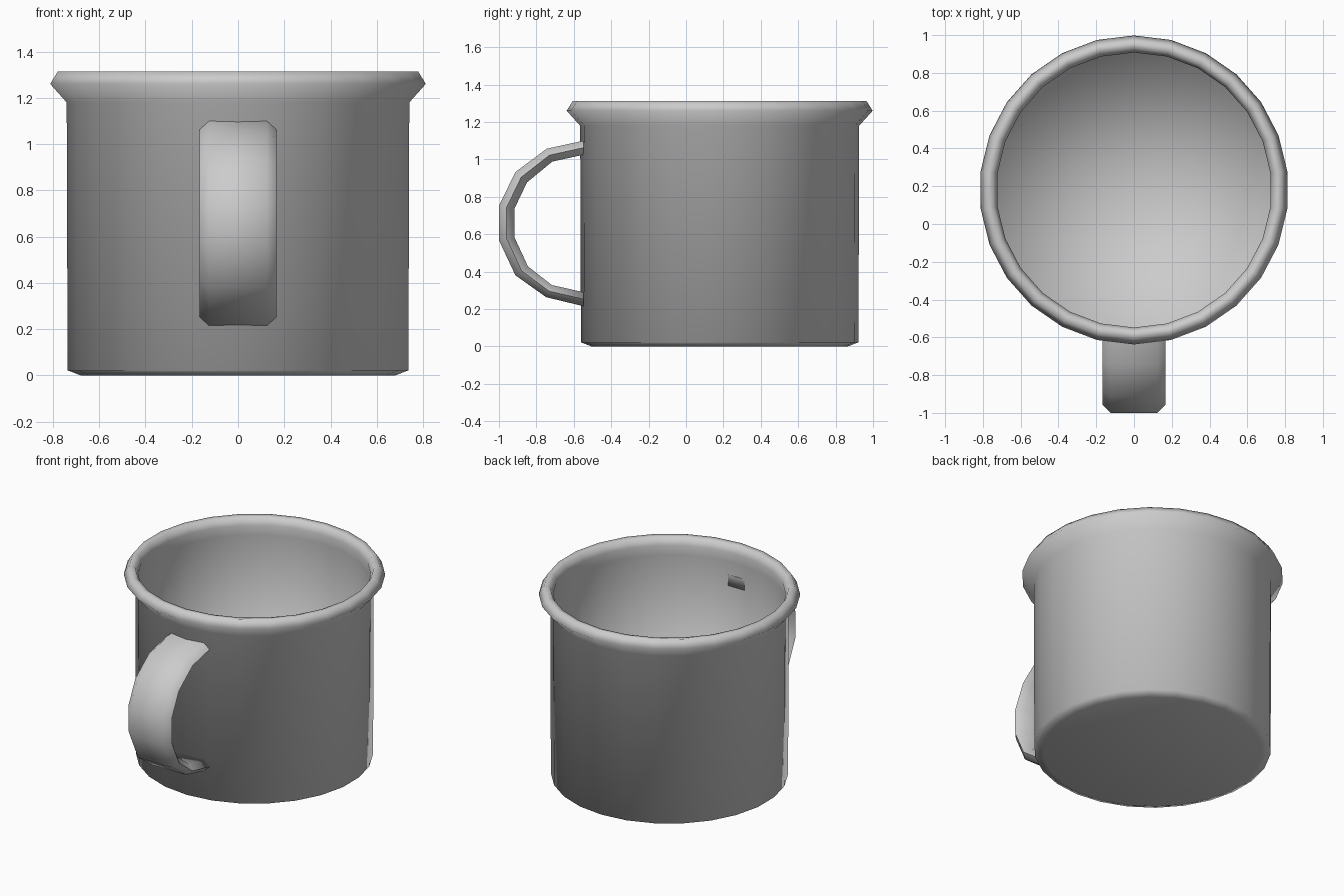
import bpy, bmesh, math

if "Cube" in bpy.data.objects:
    bpy.data.objects.remove(bpy.data.objects["Cube"])

SIDES = 26          # facets around the cup
CUP_Y = 0.18        # cup axis, offset so the handle balances it

enamel = bpy.data.materials.new("grey enamel")
enamel.diffuse_color = (0.6, 0.6, 0.6, 1)
enamel.use_nodes = True
enamel.node_tree.nodes["Principled BSDF"].inputs["Base Color"].default_value = enamel.diffuse_color


def finish(name, bm, smooth_angle):
    bmesh.ops.recalc_face_normals(bm, faces=bm.faces)
    mesh = bpy.data.meshes.new(name)
    bm.to_mesh(mesh)
    bm.free()
    mesh.materials.append(enamel)
    obj = bpy.data.objects.new(name, mesh)
    bpy.context.collection.objects.link(obj)
    bpy.ops.object.select_all(action='DESELECT')
    obj.select_set(True)
    bpy.context.view_layer.objects.active = obj
    bpy.ops.object.shade_smooth_by_angle(angle=math.radians(smooth_angle))
    return obj


def bridge(bm, a, b):
    n = len(a)
    for i in range(n):
        j = (i + 1) % n
        bm.faces.new((a[i], a[j], b[j], b[i]))


def ring(bm, r, z):
    step = 2 * math.pi / SIDES
    return [bm.verts.new((r * math.sin(i * step), CUP_Y + r * math.cos(i * step), z))
            for i in range(SIDES)]


def fan(bm, loop, z):
    c = bm.verts.new((0, CUP_Y, z))
    for i in range(SIDES):
        bm.faces.new((loop[i], loop[(i + 1) % SIDES], c))


# cup: underside, outer wall, rolled rim, inner wall and floor in one profile
profile = [(0.685, 0.0), (0.742, 0.022), (0.746, 1.18),
           (0.818, 1.26), (0.785, 1.313), (0.748, 1.308), (0.728, 1.26),
           (0.736, 1.19), (0.732, 0.025)]
bm = bmesh.new()
rings = [ring(bm, r, z) for r, z in profile]
for a, b in zip(rings, rings[1:]):
    bridge(bm, a, b)
fan(bm, rings[0], 0.0)
fan(bm, rings[-1], 0.02)
finish("cup", bm, 100)

# handle: flat band with pointed edges, swept along a C-shaped path
outer = [(-0.548, 1.10), (-0.745, 1.057), (-0.912, 0.932), (-1.0, 0.752),
         (-1.0, 0.567), (-0.912, 0.38), (-0.747, 0.263), (-0.548, 0.215)]
inner = [(-0.548, 1.025), (-0.715, 0.988), (-0.85, 0.877), (-0.917, 0.737),
         (-0.917, 0.583), (-0.845, 0.428), (-0.717, 0.328), (-0.548, 0.29)]
bm = bmesh.new()
sections = []
for (oy, oz), (iy, iz) in zip(outer, inner):
    my, mz = (oy + iy) / 2, (oz + iz) / 2
    sections.append([bm.verts.new(p) for p in (
        (-0.125, oy, oz), (0.125, oy, oz), (0.166, my, mz),
        (0.125, iy, iz), (-0.125, iy, iz), (-0.166, my, mz))])
for a, b in zip(sections, sections[1:]):
    bridge(bm, a, b)
bm.faces.new(sections[0])
bm.faces.new(sections[-1])
finish("handle", bm, 85)
